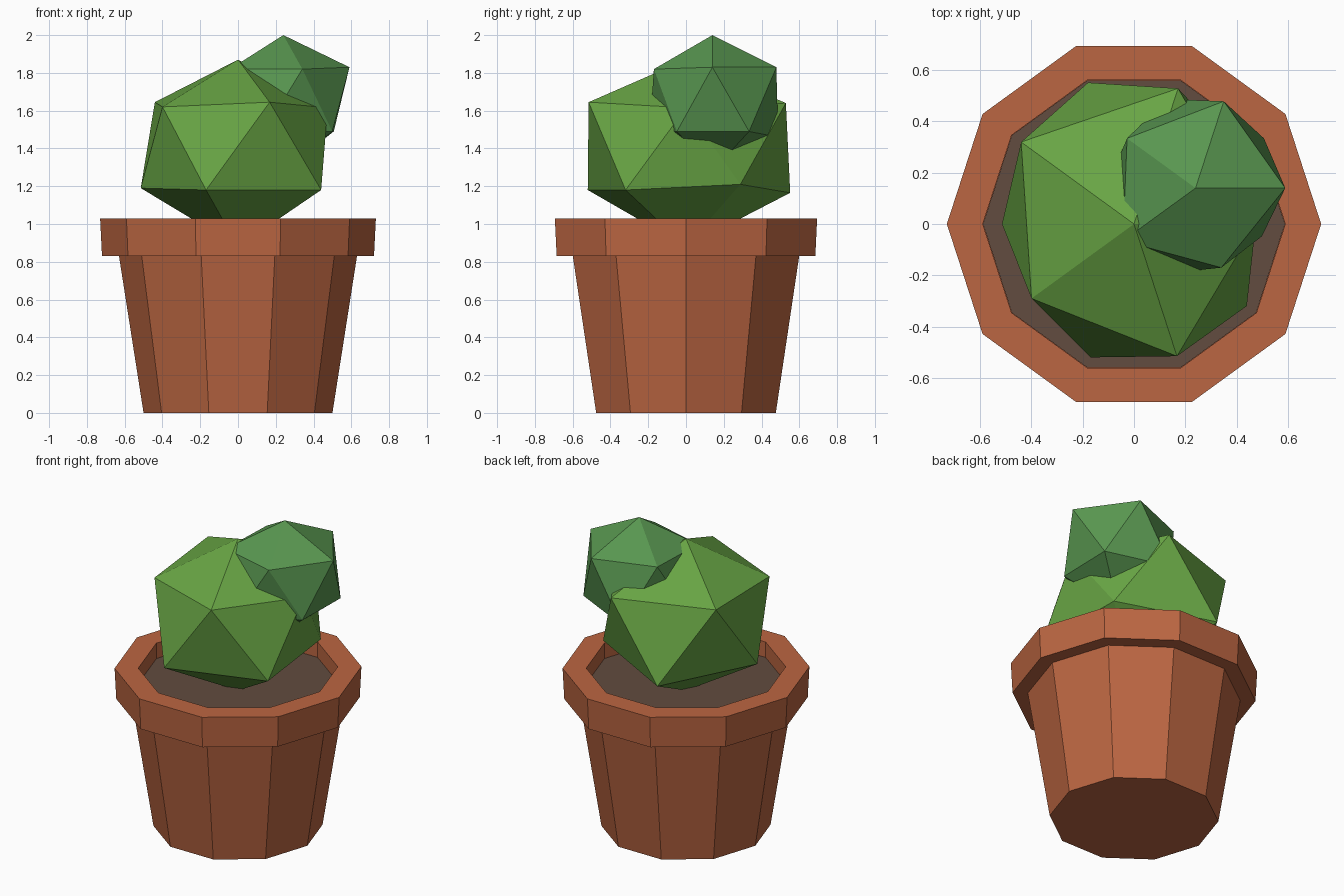
import bpy
import bmesh
from math import cos, sin, radians

if "Cube" in bpy.data.objects:
    bpy.data.objects.remove(bpy.data.objects["Cube"], do_unlink=True)


def material(name, rgb):
    mat = bpy.data.materials.new(name)
    mat.use_nodes = True
    mat.diffuse_color = (*rgb, 1)
    mat.node_tree.nodes["Principled BSDF"].inputs["Base Color"].default_value = (*rgb, 1)
    return mat


def finish(name, bm, mat):
    bmesh.ops.recalc_face_normals(bm, faces=bm.faces[:])
    mesh = bpy.data.meshes.new(name)
    bm.to_mesh(mesh)
    bm.free()
    mesh.materials.append(mat)
    obj = bpy.data.objects.new(name, mesh)
    bpy.context.collection.objects.link(obj)
    return obj


def ring(bm, points, centre=(0, 0), start=0):
    """Evenly spaced ring of vertices, one (radius, height) per corner."""
    step = 360 / len(points)
    verts = []
    for i, (r, z) in enumerate(points):
        a = radians(start + i * step)
        verts.append(bm.verts.new((centre[0] + r * cos(a), centre[1] + r * sin(a), z)))
    return verts


def lathe(name, profile, mat, sides=10):
    """Faceted turned shape, closed at the first and last profile point."""
    bm = bmesh.new()
    rings = [ring(bm, [p] * sides) for p in profile]
    for a, b in zip(rings, rings[1:]):
        for i in range(sides):
            j = (i + 1) % sides
            bm.faces.new((a[i], a[j], b[j], b[i]))
    bm.faces.new(rings[0])
    bm.faces.new(rings[-1])
    return finish(name, bm, mat)


def faceted_ball(name, centre, top, upper, lower, bottom, mat):
    """Uneven twenty-sided ball made of two staggered rings and two tips."""
    bm = bmesh.new()
    tip = bm.verts.new((*centre, top))
    base = bm.verts.new((*centre, bottom))
    up = ring(bm, upper, centre)
    low = ring(bm, lower, centre, 36)
    for i in range(5):
        j = (i + 1) % 5
        bm.faces.new((tip, up[i], up[j]))
        bm.faces.new((up[i], low[i], up[j]))
        bm.faces.new((up[j], low[i], low[j]))
        bm.faces.new((base, low[j], low[i]))
    return finish(name, bm, mat)


terracotta = material("terracotta", (0.50, 0.133, 0.054))
earth = material("dark earth", (0.122, 0.072, 0.05))
leaf_green = material("leaf green", (0.138, 0.376, 0.058))
deep_green = material("deep green", (0.098, 0.305, 0.08))

# Tapered pot with an overhanging rim and a recessed inside
lathe("pot", [(0.5, 0), (0.63, 0.83), (0.72, 0.83), (0.73, 1.03),
              (0.59, 1.03), (0.59, 0.90)], terracotta)

# Soil filling the pot
lathe("soil", [(0.585, 0.91), (0.589, 0.93)], earth)

# Large cactus body
faceted_ball("cactus_body", (0, 0), 1.87,
             [(0.475, 1.615), (0.556, 1.64), (0.544, 1.645), (0.494, 1.62), (0.542, 1.645)],
             [(0.49, 1.21), (0.58, 1.165), (0.515, 1.19), (0.547, 1.18), (0.544, 1.18)],
             0.88, leaf_green)

# Small offshoot growing from the upper side
faceted_ball("cactus_offshoot", (0.24, 0.14), 2.0,
             [(0.35, 1.83), (0.356, 1.83), (0.33, 1.82), (0.35, 1.82), (0.326, 1.82)],
             [(0.33, 1.49), (0.365, 1.46), (0.35, 1.48), (0.35, 1.48), (0.32, 1.49)],
             1.28, deep_green)
